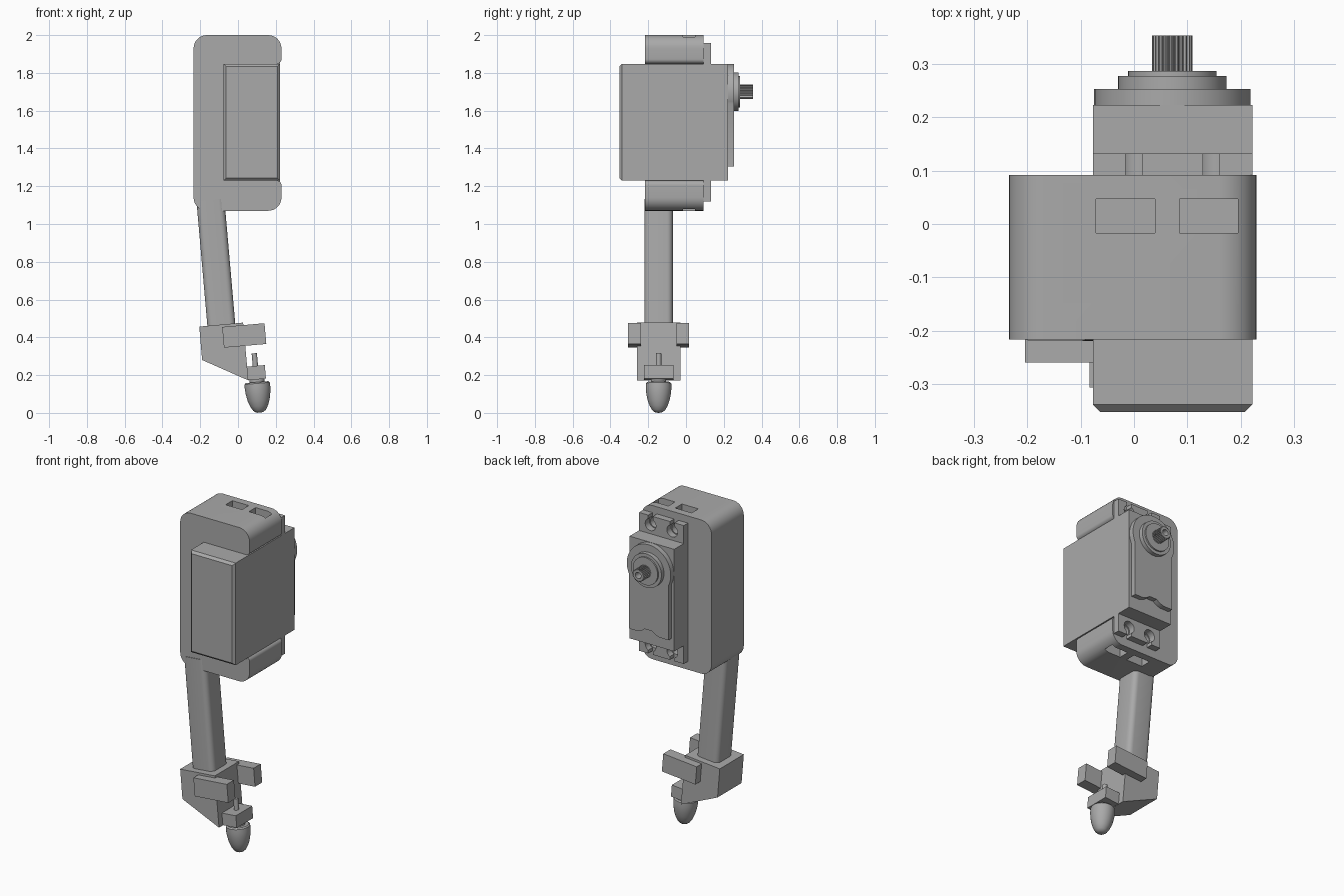
import bpy, bmesh
from math import sin, cos, pi, radians
from mathutils import Vector, Matrix

cube = bpy.data.objects.get("Cube")
if cube:
    bpy.data.objects.remove(cube, do_unlink=True)

grey = bpy.data.materials.new("plain grey")
grey.use_nodes = True
tone = (0.4, 0.4, 0.4, 1)
grey.diffuse_color = tone
grey.node_tree.nodes["Principled BSDF"].inputs["Base Color"].default_value = tone
TILT = radians(-5)


def finish(name, bm):
    bmesh.ops.recalc_face_normals(bm, faces=bm.faces[:])
    mesh = bpy.data.meshes.new(name)
    bm.to_mesh(mesh)
    bm.free()
    mesh.materials.append(grey)
    obj = bpy.data.objects.new(name, mesh)
    bpy.context.collection.objects.link(obj)
    return obj


def prism(name, outline, y0, y1):
    """Extrude an x-z outline along y."""
    bm = bmesh.new()
    face = bm.faces.new([bm.verts.new((x, y0, z)) for x, z in outline])
    out = bmesh.ops.extrude_face_region(bm, geom=[face])
    verts = [v for v in out["geom"] if isinstance(v, bmesh.types.BMVert)]
    bmesh.ops.translate(bm, vec=(0, y1 - y0, 0), verts=verts)
    return finish(name, bm)


def circle(cx, cz, r, n=48, start=0, sweep=2 * pi):
    steps = n if sweep >= 2 * pi else n - 1
    return [(cx + r * cos(start + sweep * i / steps),
             cz + r * sin(start + sweep * i / steps)) for i in range(n)]


def rounded(corners, n=8):
    """Round each (x, z, radius) corner of a right-angled outline."""
    pts = []
    for i, (x, z, r) in enumerate(corners):
        p = Vector((x, z))
        a = (Vector(corners[i - 1][:2]) - p).normalized() * r
        b = (Vector(corners[(i + 1) % len(corners)][:2]) - p).normalized() * r
        if r == 0:
            pts.append((x, z))
            continue
        for k in range(n + 1):
            t = k / n * pi / 2
            q = p + a * (1 - sin(t)) + b * (1 - cos(t))
            pts.append((q.x, q.y))
    return pts


def box(name, centre, size, tilt=0, bevel=0, pick=None, segments=1):
    bm = bmesh.new()
    bmesh.ops.create_cube(bm, size=1, matrix=Matrix.Diagonal((*size, 1)))
    if bevel:
        edges = [e for e in bm.edges if pick(*[v.co for v in e.verts])]
        bmesh.ops.bevel(bm, geom=edges, offset=bevel, segments=segments,
                        profile=0.5, affect='EDGES')
    obj = finish(name, bm)
    obj.location = centre
    obj.rotation_euler.y = tilt
    return obj


def lathe(name, profile, centre, tilt=0):
    """Turn an (r, z) profile round z."""
    bm = bmesh.new()
    verts = [bm.verts.new((r, 0, z)) for r, z in profile]
    edges = [bm.edges.new(pair) for pair in zip(verts, verts[1:])]
    bmesh.ops.spin(bm, geom=verts + edges, cent=(0, 0, 0), axis=(0, 0, 1),
                   angle=2 * pi, steps=40)
    bmesh.ops.remove_doubles(bm, verts=bm.verts[:], dist=0.0001)
    obj = finish(name, bm)
    obj.location = centre
    obj.rotation_euler.y = tilt
    return obj


def cut(obj, *cutters):
    for cutter in cutters:
        cutter.hide_render = True
        mod = obj.modifiers.new("cut", 'BOOLEAN')
        mod.operation = 'DIFFERENCE'
        mod.solver = 'EXACT'
        mod.object = cutter
        bpy.context.view_layer.objects.active = obj
        bpy.ops.object.modifier_apply(modifier=mod.name)
        bpy.data.objects.remove(cutter, do_unlink=True)


# C-shaped housing with nut slots and screw holes in both arms
LEFT, RIGHT, LOW, HIGH = -0.077, 0.222, 1.23, 1.848
housing = prism("housing", rounded([
    (-0.235, 1.07, 0.07), (0.23, 1.07, 0.07), (0.23, LOW, 0.025), (LEFT, LOW, 0),
    (LEFT, HIGH, 0), (0.23, HIGH, 0.025), (0.23, 2.0, 0.07), (-0.235, 2.0, 0.07)]),
    -0.217, 0.092)
SCREWS = (0.0, 0.145)
for sign, z_edge, z_screw in ((1, 2.0, 1.903), (-1, 1.07, 1.172)):
    for x_slot, x_screw in zip((-0.016, 0.14), SCREWS):
        cut(housing,
            box("nut_slot", (x_slot, 0.015, z_edge - sign * 0.04), (0.11, 0.064, 0.18)),
            prism("screw_hole", circle(x_screw, z_screw, 0.03, 24), 0.0, 0.15))

# Motor case with a chamfered front, and its mounting tabs
case = box("motor_case", ((LEFT + RIGHT) / 2, -0.065, (LOW + HIGH) / 2),
           (RIGHT - LEFT, 0.576, HIGH - LOW), bevel=0.014,
           pick=lambda a, b: a.y < 0 and b.y < 0)
for name, z0, z1, z_screw, sign in (("upper_tab", HIGH - 0.002, 1.957, 1.903, 1),
                                    ("lower_tab", 1.12, LOW + 0.002, 1.172, -1)):
    tab = box(name, ((LEFT + RIGHT) / 2, 0.112, (z0 + z1) / 2),
              (RIGHT - LEFT, 0.04, z1 - z0))
    for x in SCREWS:
        cut(tab, prism("hole", circle(x, z_screw, 0.036, 24), 0.05, 0.2),
            box("slit", (x, 0.112, z_screw + sign * 0.05), (0.031, 0.1, 0.1)))

# Gear cover: round head on a straight lower part with a stepped end
AX, AZ = 0.072, 1.7
cover = circle(AX, AZ, 0.147, 40, radians(-26), radians(232))
cover += [(-0.06, 1.305), (0.0, 1.305), (0.03, 1.315), (0.05, 1.33),
          (0.1, 1.33), (0.12, 1.315), (0.15, 1.305), (0.204, 1.305)]
prism("gear_cover", cover, 0.22, 0.253)
prism("output_boss", circle(AX, AZ, 0.102), 0.25, 0.278)
prism("output_bearing", circle(AX, AZ, 0.083), 0.27, 0.287)

# Splined output shaft with a screw hole in its end
TEETH = 25
spline = []
for i in range(TEETH * 4):
    r = 0.038 if i % 4 < 2 else 0.033
    a = 2 * pi * i / (TEETH * 4)
    spline.append((AX + r * cos(a), AZ + r * sin(a)))
shaft = prism("output_shaft", spline, 0.28, 0.354)
cut(shaft, prism("shaft_hole", circle(AX, AZ, 0.019, 24), 0.3, 0.4))

# Slanted leg with rounded long edges
box("leg", (-0.114, -0.145, 0.76), (0.148, 0.15, 0.74), TILT, 0.03,
    lambda a, b: abs(a.z - b.z) > 0.1, 5)

# Foot block and the bars on both of its sides
prism("foot_block", [(-0.205, 0.457), (0.027, 0.478), (0.055, 0.172),
                     (-0.19, 0.28)], -0.26, -0.03)
for name, y in (("front_bar", -0.273), ("back_bar", -0.017)):
    box(name, (0.033, y, 0.41), (0.225, 0.068, 0.11), TILT)

# Toe holder, pin and bullet-shaped toe
box("toe_holder", (0.097, -0.145, 0.213), (0.096, 0.156, 0.072), TILT)
lathe("toe_pin", [(0, -0.09), (0.014, -0.09), (0.014, 0.09), (0, 0.09)],
      (0.094, -0.145, 0.226), TILT)
lathe("toe_collar", [(0, -0.02), (0.04, -0.02), (0.04, 0.02), (0, 0.02)],
      (0.1, -0.145, 0.172), TILT)
lathe("toe", [(0, 0.162), (0.06, 0.162), (0.067, 0.155), (0.068, 0.13),
              (0.065, 0.1), (0.058, 0.065), (0.047, 0.035), (0.034, 0.013),
              (0.022, 0.003), (0.01, 0.0), (0, 0.0)],
      (0.115, -0.145, 0.0015), TILT)

# Smooth curved walls, keep edges crisp
bpy.ops.object.select_all(action='DESELECT')
for obj in bpy.context.scene.objects:
    if obj.type == 'MESH':
        obj.select_set(True)
        bpy.context.view_layer.objects.active = obj
bpy.ops.object.shade_smooth_by_angle(angle=radians(30))
